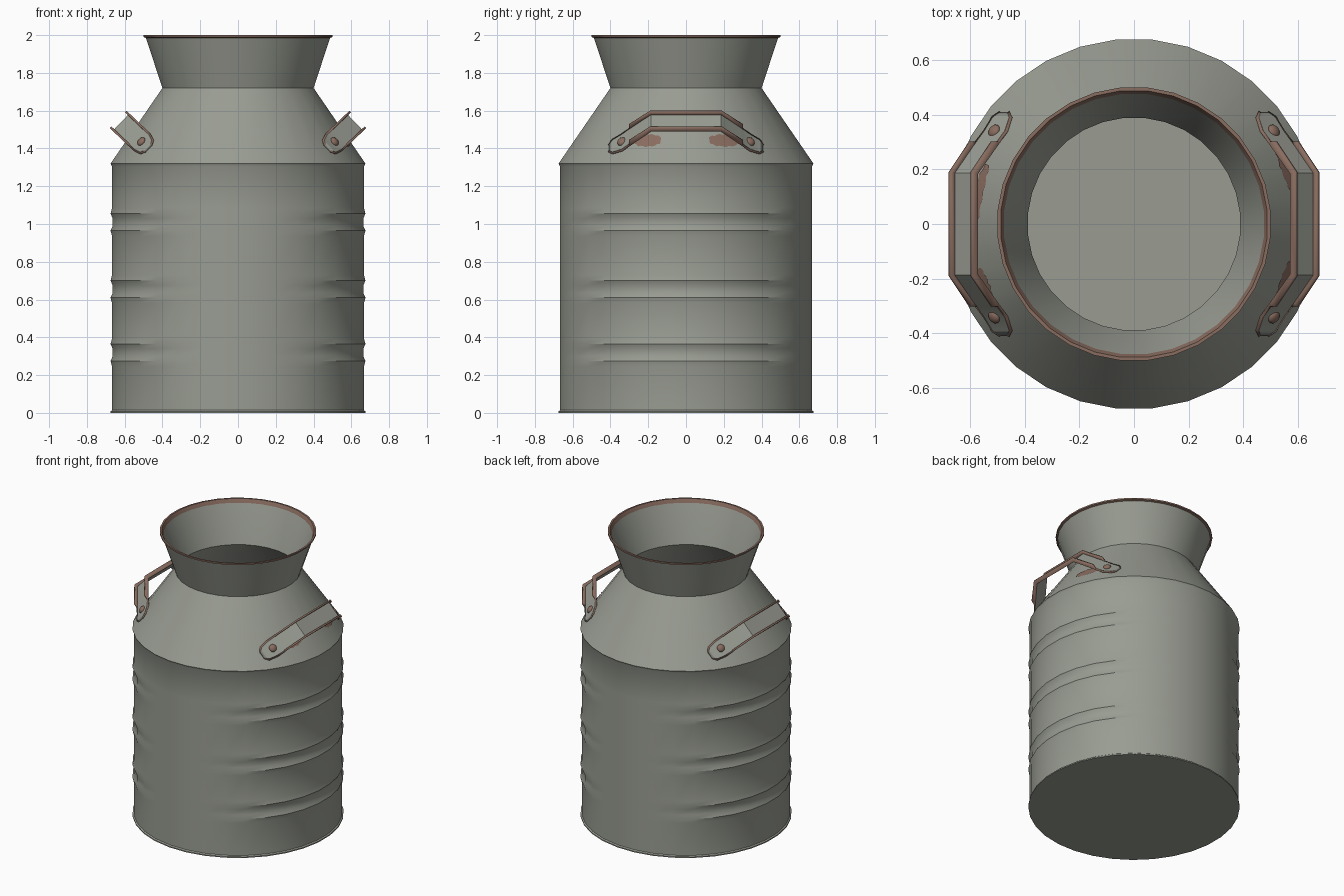
import bpy, bmesh, math
from mathutils import Vector

cube = bpy.data.objects.get("Cube")
if cube:
    bpy.data.objects.remove(cube, do_unlink=True)


def material(name, rgb):
    m = bpy.data.materials.new(name)
    m.use_nodes = True
    colour = (*rgb, 1)
    m.diffuse_color = colour
    m.node_tree.nodes["Principled BSDF"].inputs["Base Color"].default_value = colour
    return m


steel = material("grey green steel", (0.32, 0.335, 0.29))
rust = material("rust brown", (0.25, 0.15, 0.115))


def finish(bm, name, mats, angle=30):
    mesh = bpy.data.meshes.new(name)
    bm.to_mesh(mesh)
    bm.free()
    for m in mats:
        mesh.materials.append(m)
    ob = bpy.data.objects.new(name, mesh)
    bpy.context.collection.objects.link(ob)
    bpy.ops.object.select_all(action="DESELECT")
    ob.select_set(True)
    bpy.context.view_layer.objects.active = ob
    bpy.ops.object.shade_smooth_by_angle(angle=math.radians(angle))
    return ob


# Can: lathed outer and inner skin, with pressed ribs on the two sides
SIDES = 32
RIBS = (0.32, 0.655, 1.01)


def rib_fade(angle):
    t = min(max((abs(math.cos(angle)) - 0.42) / 0.3, 0), 1)
    return t * t * (3 - 2 * t)


profile = [(0.678, 0, 0), (0.678, 0.008, 0), (0.67, 0.014, 0)]
for i, c in enumerate(RIBS):
    for dz, bump in ((-0.075, 0), (-0.045, 1), (-0.02, -0.4),
                     (0.02, -0.4), (0.045, 1), (0.075, 0)):
        profile.append((0.67, c + dz, bump * 0.008))
profile += [(0.67, 1.305, 0), (0.678, 1.32, 0), (0.402, 1.72, 0),
            (0.49, 1.985, 0), (0.502, 1.99, 0), (0.502, 2.0, 0), (0.49, 2.0, 0),
            (0.478, 1.975, 0), (0.39, 1.72, 0), (0.658, 1.32, 0), (0.658, 0.012, 0)]

bm = bmesh.new()
rings = []
for r, z, bump in profile:
    ring = []
    for k in range(SIDES):
        a = (k + 0.5) * math.tau / SIDES
        rr = r + bump * rib_fade(a)
        ring.append(bm.verts.new((rr * math.cos(a), rr * math.sin(a), z)))
    rings.append(ring)
for low, high in zip(rings, rings[1:]):
    for k in range(SIDES):
        n = (k + 1) % SIDES
        f = bm.faces.new((low[k], low[n], high[n], high[k]))
        f.material_index = int(f.calc_center_median().z > 1.986)
bm.faces.new(rings[0][::-1])
bm.faces.new(rings[-1])
finish(bm, "can_body", (steel, rust))


def cone_radius(z):
    return 0.678 - (z - 1.32) * 0.69


# Handles: channel straps with turned-out lips, riveted to the shoulder
half = [(0.408, -0.035, 0.022, 0.002), (0.39, -0.022, 0.048, 0.002),
        (0.34, 0.01, 0.058, 0.002), (0.3, 0.05, 0.058, 0.004),
        (0.285, 0.065, 0.058, 0.025), (0.185, 0.162, 0.058, 0.025)]
stations = half + [(-y, d, w, l) for y, d, w, l in reversed(half)]


def handle(side, label):
    out = Vector((0.72 * side, 0, 0.69))
    across = Vector((-0.69 * side, 0, 0.72))
    foot = Vector((0.5 * side, 0, 1.425))
    bm = bmesh.new()
    rows = []
    for i, (y, d, w, lip) in enumerate(stations):
        a, b = stations[max(i - 1, 0)], stations[min(i + 1, len(stations) - 1)]
        normal = Vector((abs(a[0] - b[0]), math.copysign(abs(b[1] - a[1]), y))).normalized()
        centre = foot + out * d + Vector((0, y, 0))
        up = (out * normal.x + Vector((0, normal.y, 0))) * lip
        rows.append([bm.verts.new(p) for p in (
            centre - across * w + up, centre - across * w,
            centre + across * w, centre + across * w + up)])
    for p, q in zip(rows, rows[1:]):
        for j in range(3):
            f = bm.faces.new((p[j], p[j + 1], q[j + 1], q[j]))
            f.material_index = int(j != 1)
    bmesh.ops.recalc_face_normals(bm, faces=bm.faces)
    ob = finish(bm, label + "_handle", (steel, rust))
    solid = ob.modifiers.new("thickness", "SOLIDIFY")
    solid.thickness = 0.012
    solid.offset = 0

    for end, where in ((-1, "front"), (1, "back")):
        place = foot + out * 0.016 + Vector((0, 0.34 * end, 0))
        facing = Vector((place.x, place.y, 0)).normalized() * 0.82 + Vector((0, 0, 0.57))
        bm = bmesh.new()
        bmesh.ops.create_uvsphere(bm, u_segments=12, v_segments=8, radius=0.026)
        bmesh.ops.scale(bm, vec=(1, 1, 0.6), verts=bm.verts)
        rivet = finish(bm, f"{label}_{where}_rivet", (rust,), 60)
        rivet.location = place
        rivet.rotation_mode = "QUATERNION"
        rivet.rotation_quaternion = facing.to_track_quat("Z", "Y")


handle(1, "left")
handle(-1, "right")


# Rust patches: thin ragged plates lying on the shoulder
def rust_patch(name, start, end, low, high):
    bm = bmesh.new()
    rows = []
    steps = 10
    for i in range(steps + 1):
        t = i / steps
        a = math.radians(start + (end - start) * t)
        swell = math.sin(math.pi * (0.08 + 0.84 * t)) ** 0.5
        mid = (low + high) / 2 + 0.004 * math.sin(i * 2.3)
        h = (high - low) / 2 * swell
        row = []
        for z in (mid - h, mid + h):
            r = cone_radius(z) + 0.003
            row.append(bm.verts.new((r * math.cos(a), r * math.sin(a), z)))
        rows.append(row)
    for p, q in zip(rows, rows[1:]):
        bm.faces.new((p[0], q[0], q[1], p[1]))
    finish(bm, name, (rust,))


rust_patch("left_back_rust", 12, 28, 1.41, 1.475)
rust_patch("left_front_rust", -27, -13, 1.41, 1.475)
rust_patch("right_back_rust", 158, 179, 1.445, 1.49)
rust_patch("right_front_rust", 196, 208, 1.42, 1.475)
